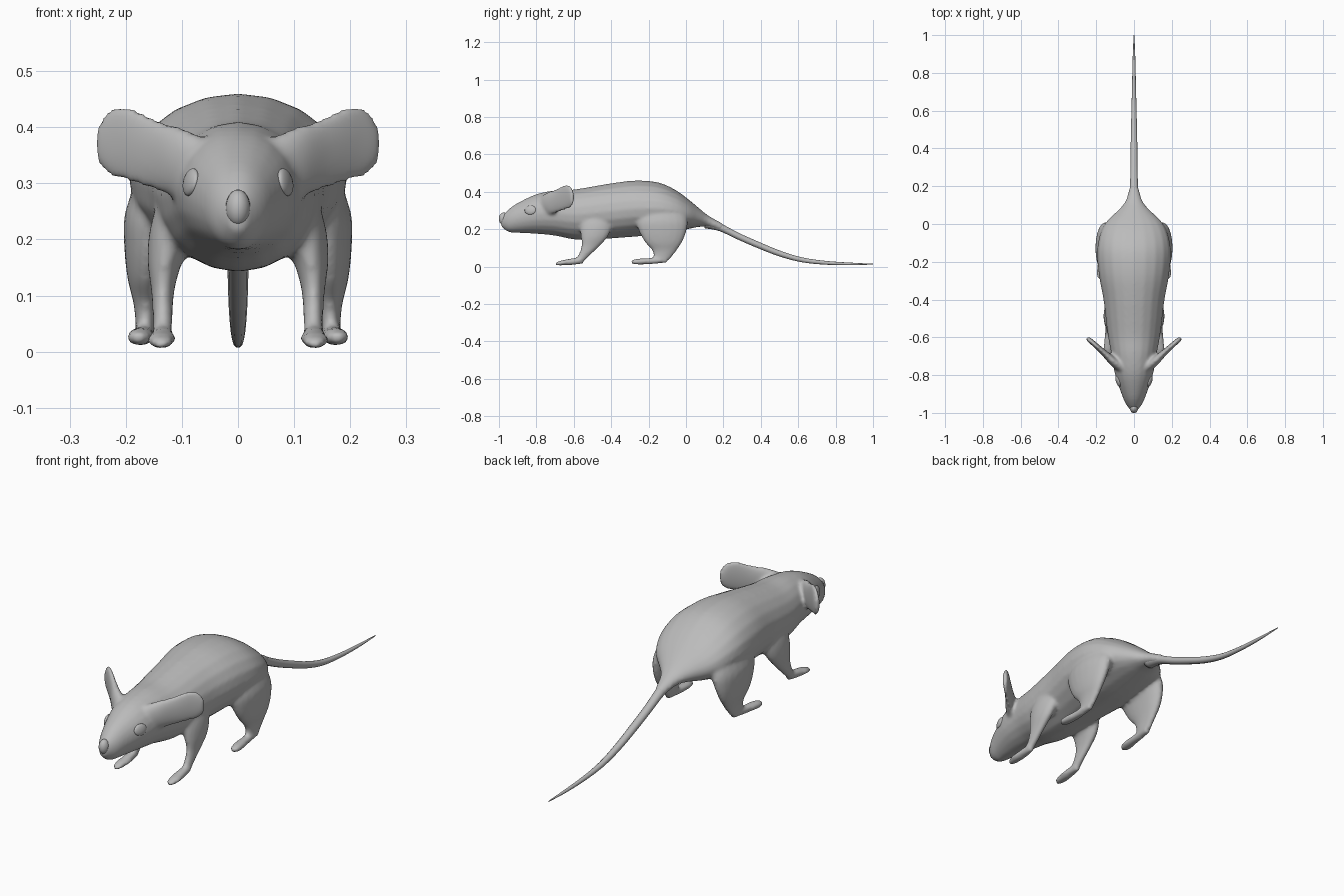
import bpy
import bmesh
from math import cos, sin, tau
from mathutils import Vector

cube = bpy.data.objects.get("Cube")
if cube:
    bpy.data.objects.remove(cube, do_unlink=True)

fur = bpy.data.materials.new("grey fur")
fur.use_nodes = True
fur.diffuse_color = (0.5, 0.5, 0.5, 1)
fur.node_tree.nodes["Principled BSDF"].inputs["Base Color"].default_value = fur.diffuse_color

X, Y, Z = Vector((1, 0, 0)), Vector((0, 1, 0)), Vector((0, 0, 1))


def spline(stations, steps=4):
    """Catmull-Rom interpolation through the stations."""
    pts = [Vector(s) for s in stations]
    pts = [pts[0]] + pts + [pts[-1]]
    out = []
    for a, b, c, d in zip(pts, pts[1:], pts[2:], pts[3:]):
        for i in range(steps):
            t = i / steps
            out.append(b + (c - a) * t / 2 + (a * 2 - b * 5 + c * 4 - d) * t * t / 2
                       + (b * 3 - a - c * 3 + d) * t ** 3 / 2)
    return out + [pts[-1]]


def loft(bm, stations, u, v, sides=20):
    """Closed tube through stations of (x, y, z, radius along u, radius along v)."""
    rings = []
    for s in spline(stations):
        centre = Vector(s[:3])
        rings.append([bm.verts.new(centre + u * s[3] * cos(tau * k / sides)
                                   + v * s[4] * sin(tau * k / sides))
                      for k in range(sides)])
    for a, b in zip(rings, rings[1:]):
        for k in range(sides):
            n = (k + 1) % sides
            bm.faces.new((a[k], a[n], b[n], b[k]))
    bm.faces.new(rings[0])
    bm.faces.new(rings[-1])


def finish(bm, name):
    bmesh.ops.recalc_face_normals(bm, faces=bm.faces)
    for f in bm.faces:
        f.smooth = True
    mesh = bpy.data.meshes.new(name)
    bm.to_mesh(mesh)
    bm.free()
    mesh.materials.append(fur)
    obj = bpy.data.objects.new(name, mesh)
    bpy.context.collection.objects.link(obj)
    return obj


def ellipsoid(name, centre, radii, turn=0, tilt=0):
    bm = bmesh.new()
    bmesh.ops.create_uvsphere(bm, u_segments=20, v_segments=12, radius=1)
    obj = finish(bm, name)
    obj.location, obj.scale = centre, radii
    obj.rotation_euler = (0, tilt, turn)
    return obj


# Body and head: (y, top, bottom, half width)
torso = [(-.99, .265, .215, .015), (-.95, .305, .185, .045), (-.9, .34, .18, .066),
         (-.8, .387, .175, .1), (-.7, .407, .165, .118), (-.6, .412, .145, .137),
         (-.5, .428, .143, .15), (-.4, .445, .15, .162), (-.27, .46, .16, .186),
         (-.15, .45, .17, .195), (-.06, .412, .185, .182), (.01, .362, .2, .148),
         (.07, .312, .212, .088), (.12, .272, .21, .046), (.2, .228, .185, .022)]
bm = bmesh.new()
loft(bm, [(0, y, (t + b) / 2, w, (t - b) / 2) for y, t, b, w in torso], X, Z)

# Limbs and ears: (x, y, z, radius, radius), mirrored to both sides
fore_leg = [(.105, -.47, .29, .03, .085), (.115, -.48, .22, .042, .088),
            (.13, -.49, .16, .031, .073), (.134, -.51, .11, .021, .05),
            (.134, -.545, .06, .018, .032), (.135, -.575, .025, .018, .025)]
fore_paw = [(.137, -.7, .013, .01, .007), (.137, -.67, .019, .024, .013),
            (.135, -.61, .026, .023, .018), (.134, -.55, .035, .015, .02)]
hind_leg = [(.12, -.13, .33, .05, .11), (.145, -.13, .25, .056, .138),
            (.158, -.125, .19, .045, .128), (.164, -.12, .13, .033, .1),
            (.164, -.115, .085, .022, .066), (.165, -.13, .04, .017, .045)]
hind_paw = [(.178, -.295, .025, .01, .008), (.176, -.265, .026, .024, .015),
            (.17, -.2, .029, .021, .017), (.166, -.1, .035, .015, .015)]
ear = [(.05, -.77, .33, .045, .03), (.1, -.735, .337, .062, .026),
       (.15, -.69, .352, .064, .018), (.2, -.645, .371, .068, .014),
       (.232, -.617, .373, .057, .013), (.25, -.603, .37, .03, .01)]
for side in (1, -1):
    across = Vector((side, -1, 0)).normalized()
    for part, u, v in ((fore_leg, X, Y), (fore_paw, X, Z), (hind_leg, X, Y),
                       (hind_paw, X, Z), (ear, Z, across)):
        loft(bm, [(side * x, *rest) for x, *rest in part], u, v)

# Fuse the overlapping forms into one soft skin
body = finish(bm, "body")
fuse = body.modifiers.new("fuse", 'REMESH')
fuse.mode = 'VOXEL'
fuse.voxel_size = .008
fuse.use_smooth_shade = True
soften = body.modifiers.new("soften", 'SMOOTH')
soften.factor = .5
soften.iterations = 8

# Tail
tail = [(.1, .243, .038), (.18, .212, .023), (.28, .162, .019), (.38, .118, .018),
        (.5, .07, .016), (.62, .036, .013), (.75, .02, .01), (.88, .014, .007), (1, .013, .002)]
bm = bmesh.new()
loft(bm, [(0, y, z, r, r) for y, z, r in tail], X, Z, 12)
finish(bm, "tail")

# Nose and eyes
ellipsoid("nose", (0, -.975, .256), (.022, .026, .033))
for side, label in ((1, "left"), (-1, "right")):
    ellipsoid(label + "_eye", (side * .084, -.832, .302), (.011, .032, .025), side * -.3, side * -.2)
